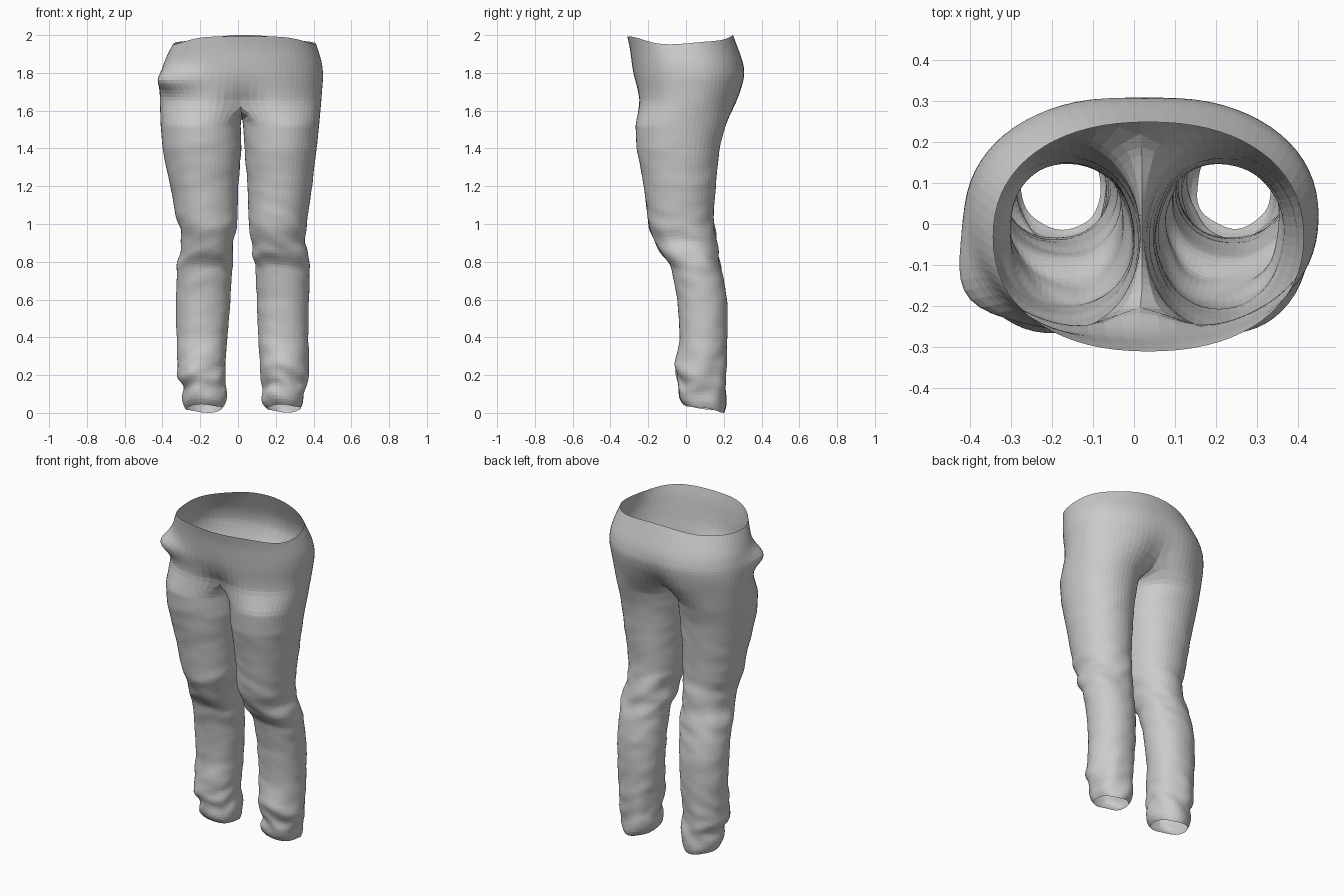
import bpy, bmesh, math
from mathutils import Vector, noise

if "Cube" in bpy.data.objects:
    bpy.data.objects.remove(bpy.data.objects["Cube"])

M, K = 18, 9          # columns around the outside of each half, columns along the crotch seam
MID = 0.02            # x of the centre seam

# hips: z, x min, x max, y min, y max, front pinch, back pinch
HIPS = [(1.975, -.345, .415, -.312, .25, 0, 0),
        (1.92, -.37, .43, -.298, .275, 0, 0),
        (1.85, -.395, .447, -.288, .305, 0, 0),
        (1.78, -.41, .453, -.28, .318, .005, .01),
        (1.71, -.415, .447, -.27, .305, .025, .025),
        (1.64, -.415, .442, -.267, .285, .075, .06)]

# legs: z, right outer x, right inner x, left inner x, left outer x, y min, y max
LEGS = [(1.53, -.412, .015, .025, .432, -.27, .215),
        (1.40, -.40, .018, .035, .418, -.262, .18),
        (1.20, -.36, .002, .05, .392, -.225, .16),
        (1.04, -.33, 0, .055, .37, -.205, .148),
        (.97, -.305, -.01, .062, .362, -.195, .155),
        (.90, -.302, -.02, .075, .352, -.165, .165),
        (.84, -.31, -.022, .075, .375, -.14, .172),
        (.78, -.322, -.028, .09, .38, -.085, .185),
        (.60, -.33, -.04, .10, .377, -.047, .218),
        (.40, -.325, -.055, .105, .374, -.035, .22),
        (.25, -.325, -.062, .115, .372, -.055, .212),
        (.19, -.325, -.065, .12, .37, -.055, .21),
        (.14, -.292, -.062, .135, .36, -.035, .21),
        (.09, -.298, -.06, .12, .352, -.04, .215),
        (.05, -.295, -.06, .128, .35, -.04, .212),
        (.022, -.275, -.08, .155, .335, -.015, .20)]


def resample(rows, step):
    """Fill in rows between the measured ones with a smooth spline."""
    out = []
    for i in range(len(rows) - 1):
        a, b, c, d = (rows[min(max(i + k, 0), len(rows) - 1)] for k in (-1, 0, 1, 2))
        n = max(1, round((b[0] - c[0]) / step))
        for s in range(n):
            t = s / n
            row = []
            for p, q, r, w in zip(a, b, c, d):
                v = .5 * (2*q + (r - p)*t + (2*p - 5*q + 4*r - w)*t*t + (3*q - p - 3*r + w)*t**3)
                row.append(.5 * v + .5 * (q + (r - q) * t))
            out.append(row)
    return out + [rows[-1]]


def superpoint(x0, x1, y0, y1, ang, p):
    c, s = math.cos(ang), math.sin(ang)
    return Vector(((x0 + x1) / 2 + (x1 - x0) / 2 * math.copysign(abs(c) ** p, c),
                   (y0 + y1) / 2 + (y1 - y0) / 2 * math.copysign(abs(s) ** p, s)))


def bump(v, centre, width):
    return math.exp(-((v - centre) / width) ** 2)


bm = bmesh.new()


def bridge(a, b, closed=True):
    for i in range(len(a) if closed else len(a) - 1):
        j = (i + 1) % len(a)
        bm.faces.new((a[i], a[j], b[j], b[i]))


# hip rings, with cleft pinches at front and back and a pulled-out side pocket
N = 2 * M
rings = []
for z, x0, x1, y0, y1, pf, pb in resample(HIPS, .035):
    ring = []
    for i in range(N):
        ang = -math.pi / 2 + 2 * math.pi * i / N
        p = superpoint(x0, x1, y0, y1, ang, .9)
        fall = bump(p.x, MID, .09)
        p.y += fall * (pf if math.sin(ang) < 0 else -pb)
        rim = max(0, (z - 1.85) / .125)
        zz = z - rim * (.022 * math.cos(2 * ang) - .005 * math.sin(5 * ang))
        pull = bump(z, 1.765, .05) * bump(ang, -math.pi / 2 + 1.7 * math.pi, .4)
        p.x -= .075 * pull
        p.y -= .03 * pull
        ring.append(bm.verts.new((p.x, p.y, zz)))
    if rings:
        bridge(rings[-1], ring)
    rings.append(ring)
base = rings[-1]

# crotch seam hanging between the front and back centre points
f, b = base[0].co, base[M].co
seam = []
for k in range(1, K + 1):
    t = k / (K + 1)
    p = f.lerp(b, t)
    p.z -= .07 * math.sin(math.pi * t) ** .7
    p.x = MID
    seam.append(bm.verts.new(p))


# legs, each with folds at the knee and the hem
def leg(side):
    outer = [base[(side * i) % N] for i in range(M + 1)]
    prev = outer + seam[::-1]
    for z, ro, ri, li, lo, y0, y1 in resample(LEGS, .028):
        xi, xo = (li, lo) if side > 0 else (ri, ro)
        amp = .003 + .008 * bump(z, .86, .12) + .009 * bump(z, .17, .13)
        ring = []
        for i in range(M + 1 + K):
            half = math.radians(128)
            if i <= M:
                ang = -half + 2 * half * i / M
            else:
                ang = half + (2 * math.pi - 2 * half) * (i - M) / (K + 1)
            p = superpoint(xi, xo, y0, y1, ang, .95)
            c = Vector(((xi + xo) / 2, (y0 + y1) / 2))
            out = (p - c).normalized()
            fold = noise.noise((out.x * 1.3 + side * 5, out.y * 1.3, z * 17 + out.x * side))
            if z < 1.45:
                p += out * amp * 1.7 * fold
            tilt = max(0, 1 - z / .25)
            zz = z - tilt * (p.y - .1) * .2 + amp * .8 * math.sin(3 * ang + side) * (z < 1.2)
            ring.append(bm.verts.new((p.x, p.y, max(zz, 0))))
        bridge(prev, ring)
        prev = ring


leg(1)
leg(-1)

bmesh.ops.recalc_face_normals(bm, faces=bm.faces)
mesh = bpy.data.meshes.new("trousers")
bm.to_mesh(mesh)
bm.free()
trousers = bpy.data.objects.new("trousers", mesh)
bpy.context.collection.objects.link(trousers)
sub = trousers.modifiers.new("cloth smoothing", 'SUBSURF')
sub.levels = sub.render_levels = 1
